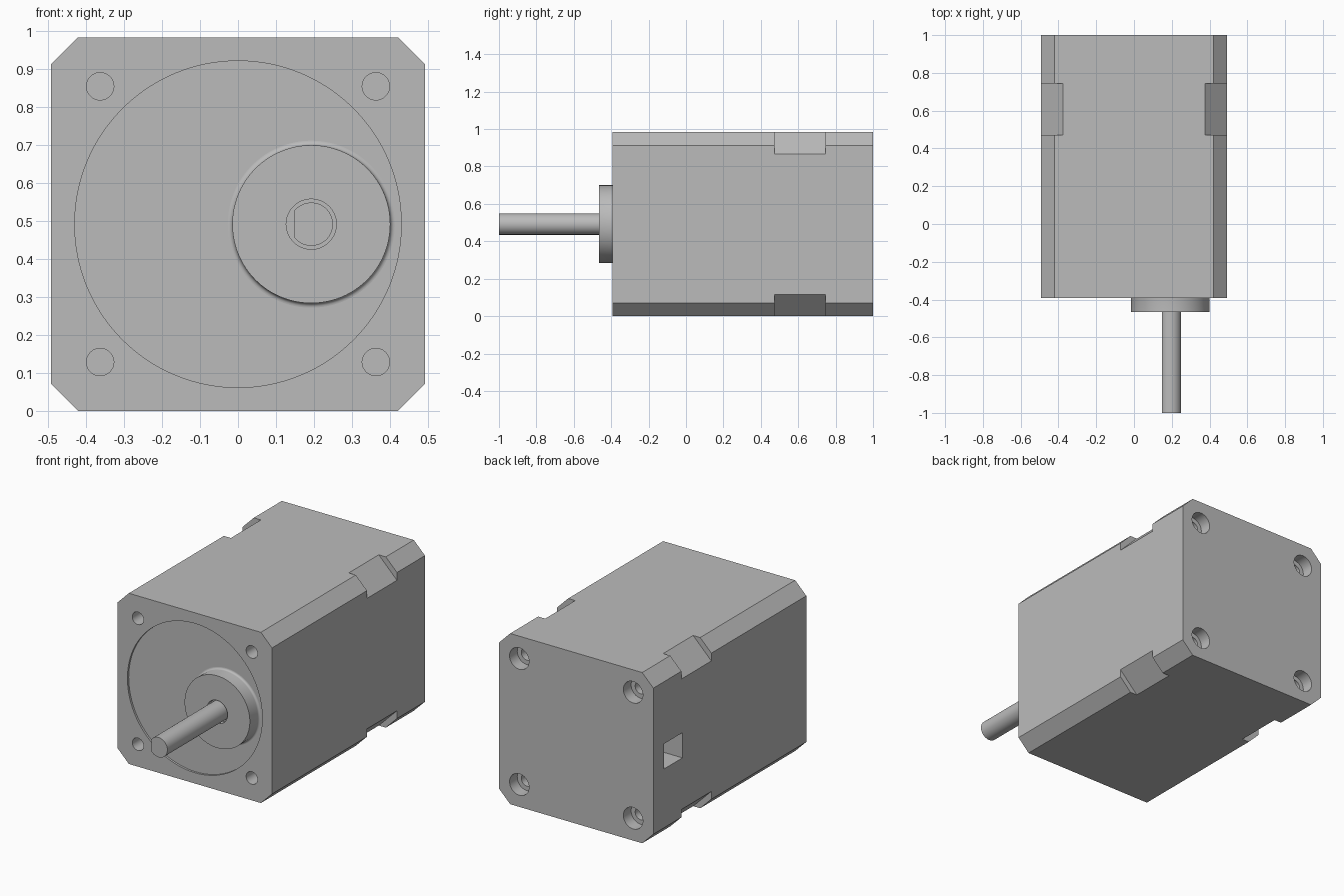
import bpy, bmesh, math
from mathutils import Vector

if "Cube" in bpy.data.objects:
    bpy.data.objects.remove(bpy.data.objects["Cube"])

HALF, MID = 0.492, 0.492          # half width of housing, height of its axis
FRONT, BACK = -0.393, 1.0         # housing ends
RECESS = 0.012
SHAFT_X = 0.193

metal = bpy.data.materials.new("brushed grey")
metal.use_nodes = True
grey = (0.5, 0.5, 0.5, 1)
metal.diffuse_color = grey
metal.node_tree.nodes["Principled BSDF"].inputs["Base Color"].default_value = grey


def finish(bm, name):
    bmesh.ops.remove_doubles(bm, verts=bm.verts, dist=1e-5)
    bmesh.ops.recalc_face_normals(bm, faces=bm.faces)
    mesh = bpy.data.meshes.new(name)
    bm.to_mesh(mesh)
    bm.free()
    mesh.materials.append(metal)
    obj = bpy.data.objects.new(name, mesh)
    bpy.context.collection.objects.link(obj)
    return obj


def extrude_y(name, outline, y0, y1):
    """Prism from an (x, z) outline running along y."""
    bm = bmesh.new()
    face = bm.faces.new([bm.verts.new((x, y0, z)) for x, z in outline])
    new = bmesh.ops.extrude_face_region(bm, geom=[face])["geom"]
    verts = [v for v in new if isinstance(v, bmesh.types.BMVert)]
    bmesh.ops.translate(bm, verts=verts, vec=(0, y1 - y0, 0))
    return finish(bm, name)


def circle(x, z, r, n=48):
    angles = [2 * math.pi * i / n for i in range(n)]
    return [(x + r * math.cos(a), z + r * math.sin(a)) for a in angles]


def lathe_y(name, profile, x, z, n=96):
    """Revolve (radius, y) points about a y-parallel axis."""
    bm = bmesh.new()
    verts = [bm.verts.new((x + r, y, z)) for r, y in profile]
    edges = [bm.edges.new(pair) for pair in zip(verts, verts[1:])]
    bmesh.ops.spin(bm, geom=verts + edges, cent=(x, 0, z), axis=(0, 1, 0),
                   angle=2 * math.pi, steps=n, use_merge=True)
    return finish(bm, name)


def cut(target, cutter):
    cutter.hide_render = True
    mod = target.modifiers.new("cut", "BOOLEAN")
    mod.operation, mod.solver, mod.object = "DIFFERENCE", "EXACT", cutter
    bpy.context.view_layer.objects.active = target
    bpy.ops.object.modifier_apply(modifier=mod.name)
    bpy.data.objects.remove(cutter)


def smooth(obj):
    bpy.ops.object.select_all(action="DESELECT")
    obj.select_set(True)
    bpy.context.view_layer.objects.active = obj
    bpy.ops.object.shade_smooth_by_angle(angle=math.radians(30))


# Housing with chamfered long edges
flat = HALF - 0.071
corners = [(flat, HALF), (HALF, flat), (HALF, -flat), (flat, -HALF),
           (-flat, -HALF), (-HALF, -flat), (-HALF, flat), (-flat, HALF)]
housing = extrude_y("housing", [(x, MID + z) for x, z in corners], FRONT, BACK)

# Shallow round recess in the front face
cut(housing, extrude_y("recess_cutter", circle(0, MID, 0.43, 128), FRONT - 0.1, FRONT + RECESS))

for sx in (-1, 1):
    for sz in (-1, 1):
        # Deeper chamfer notch in each long edge
        a, b = HALF - 0.116, HALF + 0.05
        tri = [(a - 0.05, b), (b, a - 0.05), (b, b)]
        cut(housing, extrude_y("notch_cutter", [(sx * x, MID + sz * z) for x, z in tri], 0.472, 0.745))
        # Screw hole in front, counterbored hole at the back
        x, z = sx * 0.363, MID + sz * 0.363
        cut(housing, extrude_y("hole_cutter", circle(x, z, 0.036), FRONT - 0.1, FRONT + 0.2))
        cut(housing, lathe_y("counterbore_cutter", [
            (0, 0.8), (0.036, 0.8), (0.036, 0.93), (0.062, 0.93), (0.062, 1.1), (0, 1.1)], x, z, 48))

# Connector pocket in the right side near the back
pocket = [(-HALF - 0.1, 0.41), (-HALF + 0.2, 0.41), (-HALF + 0.2, 0.555), (-HALF - 0.1, 0.555)]
cut(housing, extrude_y("pocket_cutter", pocket, 0.735, 0.905))
smooth(housing)

# Off-centre boss with a shaft clearance hole and a small fillet at its foot
floor = FRONT + RECESS
fillet = [(0.208 + RECESS * (1 - math.cos(t)), FRONT + RECESS * math.sin(t))
          for t in (math.pi / 2 * i / 6 for i in range(7))]
boss = lathe_y("boss", [(0, -0.43), (0.066, -0.43), (0.066, -0.465), (0.208, -0.465)]
               + fillet + [(0.22, floor + 0.01), (0, floor + 0.01)], SHAFT_X, MID)
smooth(boss)

# Output shaft with a flat on one side
outline = [p for p in circle(SHAFT_X, MID, 0.057, 64) if p[0] > 0.149]
start = next(i for i, p in enumerate(circle(SHAFT_X, MID, 0.057, 64)) if p[0] <= 0.149)
rise = math.sqrt(0.057 ** 2 - (SHAFT_X - 0.149) ** 2)
outline[start:start] = [(0.149, MID + rise), (0.149, MID - rise)]
shaft = extrude_y("output_shaft", outline, -1.0, -0.42)
smooth(shaft)
